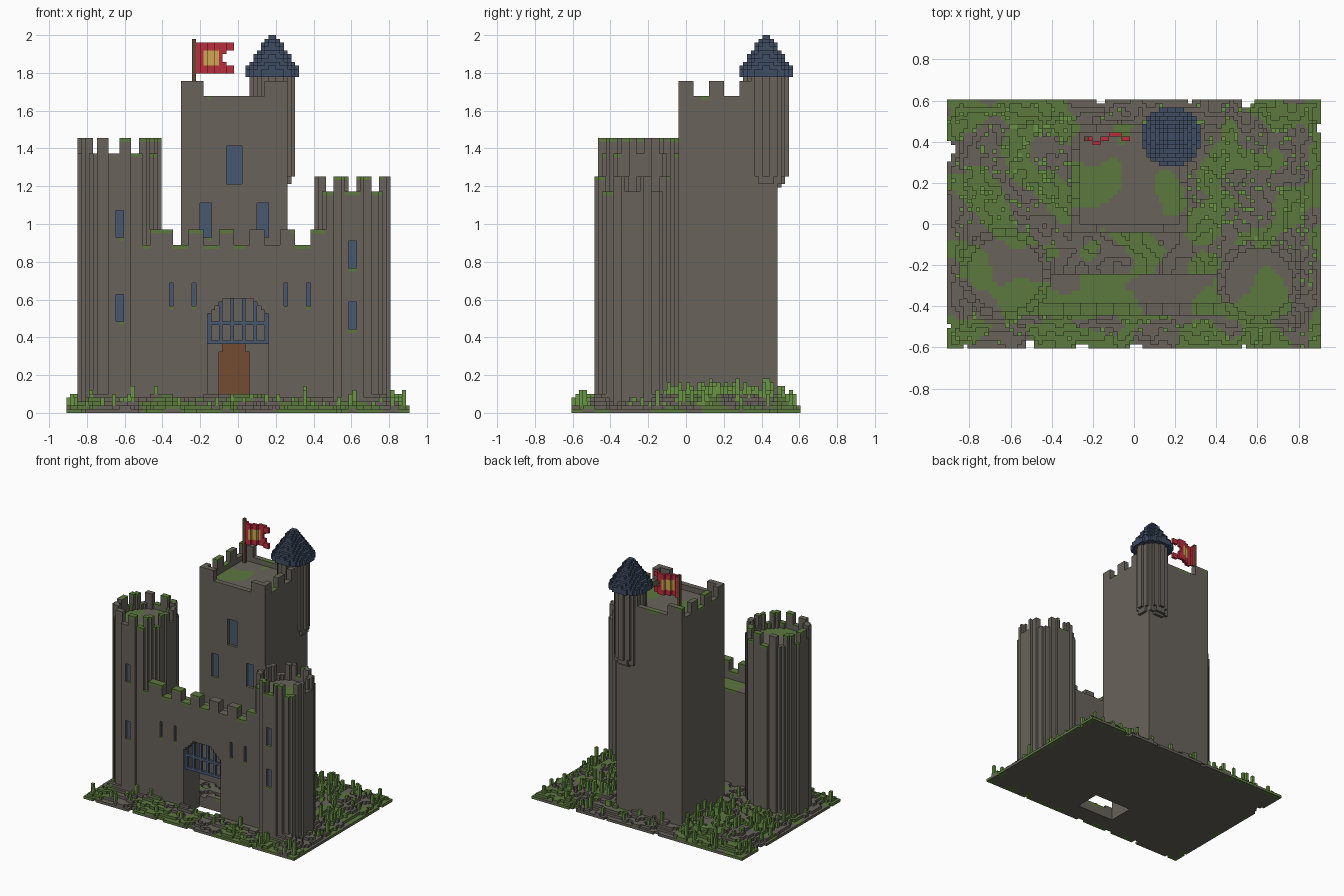
import bpy, math, random
from mathutils import Vector, noise

if "Cube" in bpy.data.objects:
    bpy.data.objects.remove(bpy.data.objects["Cube"], do_unlink=True)
random.seed(4)
V = 2 / 99  # block size

# Materials, given as sRGB bytes
PALETTE = {"stone": (104, 99, 91), "moss": (92, 120, 62), "grass": (106, 148, 70),
           "roof_slate": (62, 76, 98), "dark_blue_iron": (72, 88, 112), "flag_red": (186, 46, 62),
           "flag_gold": (208, 166, 82), "door_wood": (116, 76, 50), "pole_wood": (100, 72, 52)}
NAMES = list(PALETTE)
STONE, MOSS, GRASS, SLATE, IRON, RED, GOLD, DOOR, POLE = range(len(NAMES))


def linear(c):
    c /= 255
    return c / 12.92 if c <= 0.04045 else ((c + 0.055) / 1.055) ** 2.4


MATS = []
for name, rgb in PALETTE.items():
    mat = bpy.data.materials.new(name)
    col = [linear(c) for c in rgb] + [1]
    mat.diffuse_color = col
    mat.use_nodes = True
    bsdf = mat.node_tree.nodes["Principled BSDF"]
    bsdf.inputs["Base Color"].default_value = col
    bsdf.inputs["Roughness"].default_value = 0.9
    MATS.append(mat)


# Block helpers: a part is a dict of cell -> material number
def box(x0, x1, y0, y1, z0, z1, m=STONE):
    return {(x, y, z): m for x in range(x0, x1) for y in range(y0, y1) for z in range(z0, z1)}


def disc(cx, cy, r, z0, z1, m=STONE):
    n = math.ceil(r)
    return {c: m for c in box(cx - n, cx + n, cy - n, cy + n, z0, z1)
            if math.hypot(c[0] + .5 - cx, c[1] + .5 - cy) <= r}


def carve(cells, other):
    for c in other:
        cells.pop(c, None)


def window(cells, x0, x1, z0, z1, m=IRON):
    """Recess a panel by one block into the front of a part."""
    for x in range(x0, x1):
        for z in range(z0, z1):
            y = min(y for y in range(-30, 30) if (x, y, z) in cells)
            del cells[x, y, z]
            cells[x, y + 1, z] = m


def blob(x, y, scale, seed=0.0):
    return noise.noise(Vector((x * scale + .37, y * scale + .61, seed)))


def add_moss(cells, seed):
    for (x, y, z), m in list(cells.items()):
        if m == STONE and (x, y, z + 1) not in cells and blob(x, y, .11, seed) > 0:
            cells[x, y, z] = MOSS


def build(name, cells):
    """Outer faces only, joined into strips along z (sides) or x (top and bottom)."""
    verts, faces, mats, index = [], [], [], {}

    def vert(p):
        if p not in index:
            index[p] = len(verts)
            verts.append(tuple(a * V for a in p))
        return index[p]

    for axis in range(3):
        run = 0 if axis == 2 else 2
        other = 3 - axis - run
        for sign in (1, -1):
            step = tuple(sign * (i == axis) for i in range(3))
            shown = {c: m for c, m in cells.items()
                     if (c[0] + step[0], c[1] + step[1], c[2] + step[2]) not in cells}
            for c, m in shown.items():
                prev, end = list(c), list(c)
                prev[run] -= 1
                if shown.get(tuple(prev)) == m:
                    continue
                while shown.get(tuple(end)) == m:
                    end[run] += 1
                quad = []
                for a, b in ((0, 0), (1, 0), (1, 1), (0, 1)):
                    p = list(c)
                    p[axis] += sign > 0
                    p[run] = end[run] if a else c[run]
                    p[other] += b
                    quad.append(vert(tuple(p)))
                if ((run - axis) % 3 == 1) != (sign > 0):
                    quad.reverse()
                faces.append(quad)
                mats.append(m)
    mesh = bpy.data.meshes.new(name)
    mesh.from_pydata(verts, [], faces)
    used = sorted(set(mats))
    for m in used:
        mesh.materials.append(MATS[m])
    for poly, m in zip(mesh.polygons, mats):
        poly.material_index = used.index(m)
    mesh.update()
    bpy.context.collection.objects.link(bpy.data.objects.new(name, mesh))


# Round corner towers with notched parapets
def tower(cx, cy, r, top, notches, windows):
    cells = disc(cx, cy, r, 5, top)
    crown = disc(cx, cy, r, top, top + 4)
    cells.update({c: m for c, m in crown.items()
                  if math.cos(notches * math.atan2(c[1] + .5 - cy, c[0] + .5 - cx)) < .2})
    carve(cells, disc(cx, cy, r - 2, top - 2, top + 4))
    for w in windows:
        window(cells, *w)
    return cells


tall_tower = tower(-31, -12, 11, 68, 11, [(-32, -30, 46, 53), (-32, -30, 24, 31)])
short_tower = tower(30, -14, 10, 58, 8, [(29, 31, 38, 45), (29, 31, 22, 29)])

# Front wall with walkway, merlons, slits and an arched gateway
wall = box(-27, 27, -22, -12, 5, 41)
wall.update(box(-27, 27, -22, -19, 41, 44))
wall.update({c: m for c, m in box(-23, 23, -22, -19, 44, 48).items()
             if c[0] < -17 or (c[0] + 5) % 8 < 4})
arch = {c for c in box(-8, 8, -22, -12, 5, 30)
        if c[2] < 22 or math.hypot(c[0] + .5, c[2] + .5 - 22) < 8.3}
carve(wall, arch)
for x in (-18, -12, 12, 18):
    window(wall, x, x + 1, 28, 34)

# Portcullis bars
portcullis = {c: IRON for c in arch
              if c[1] == -21 and c[2] >= 18 and (c[0] % 3 == 1 or c[2] in (18, 23))}

# Square keep
keep = box(-15, 13, -2, 24, 5, 83)
rim = box(-15, 13, -2, 24, 83, 87)
for (x, y, z), m in rim.items():
    side = x in (-15, -14, 11, 12)
    if (side and (y + 2) % 8 < 4) or (not side and (x < -9 or x >= 7)):
        keep[x, y, z] = m
carve(keep, box(-13, 11, 0, 22, 81, 87))
for w in ((-3, 1, 60, 70), (-10, -7, 46, 55), (5, 8, 46, 55)):
    window(keep, *w)
window(keep, -5, 3, 5, 16, DOOR)
window(keep, -4, 2, 16, 18, DOOR)

# Corner turret on a stepped corbel, with a stepped cone roof
turret = disc(9, 21, 5.7, 62, 88)
turret.update(disc(9, 21, 5.1, 60, 62))
turret.update(disc(9, 21, 4.2, 59, 60))
roof = {}
for z in range(88, 99):
    roof.update(disc(9, 21, min(7.2, 7.2 - (z - 89) * .64), z, z + 1, SLATE))

# Flag: wavy cloth with a swallow tail and a gold roundel
pole = box(-12, -11, 20, 21, 81, 98, POLE)
flag = {}
for x, y in zip(range(-11, -1), (20, 19, 19, 20, 20, 21, 21, 21, 20, 20)):
    for z in range(89, 97):
        dz = abs(z + .5 - 93)
        if (x >= -3 and dz < 2) or (x == -4 and dz < 1):
            continue
        flag[x, y, z] = GOLD if math.hypot(x + .5 + 7, dz) < 2.2 else RED

# Ragged stepped ground, open under the gateway
footprint = {c[:2] for part in (tall_tower, short_tower, wall, keep) for c in part if c[2] == 5}
ground, height = {}, {}
for x in range(-45, 45):
    for y in range(-30, 30):
        if -8 <= x < 8 and -22 <= y < -12:
            continue
        d = min(45 - abs(x + .5), 30 - abs(y + .5))
        h = int(min(1.3 + .45 * d, 5.1) + 1.6 * blob(x, y, .27, 7))
        h = 5 if (x, y) in footprint else max(0, min(5, h))
        height[x, y] = h
        mossy = (x, y) not in footprint and blob(x, y, .11, 3) > 0
        for z in range(h):
            ground[x, y, z] = MOSS if mossy and z == h - 1 else STONE

# Grass blades scattered on the open ground
grass = {}
for (x, y), h in height.items():
    yard = abs(x) < 17 and -24 < y < 0
    if (x, y) not in footprint and h > 1 and not yard:
        chance = .11 if y > -6 and abs(x) > 14 else .07
        if random.random() < chance:
            grass.update(box(x, x + 1, y, y + 1, h, h + random.choice((1, 1, 2, 2, 3, 4)), GRASS))

for seed, part in enumerate((tall_tower, short_tower, wall, keep)):
    add_moss(part, seed * 2.3 + 1)
for name, part in {"ground": ground, "grass_blades": grass, "tall_tower": tall_tower,
                   "short_tower": short_tower, "front_wall": wall, "portcullis": portcullis,
                   "keep": keep, "turret": turret, "turret_roof": roof,
                   "flag_pole": pole, "flag": flag}.items():
    build(name, part)
